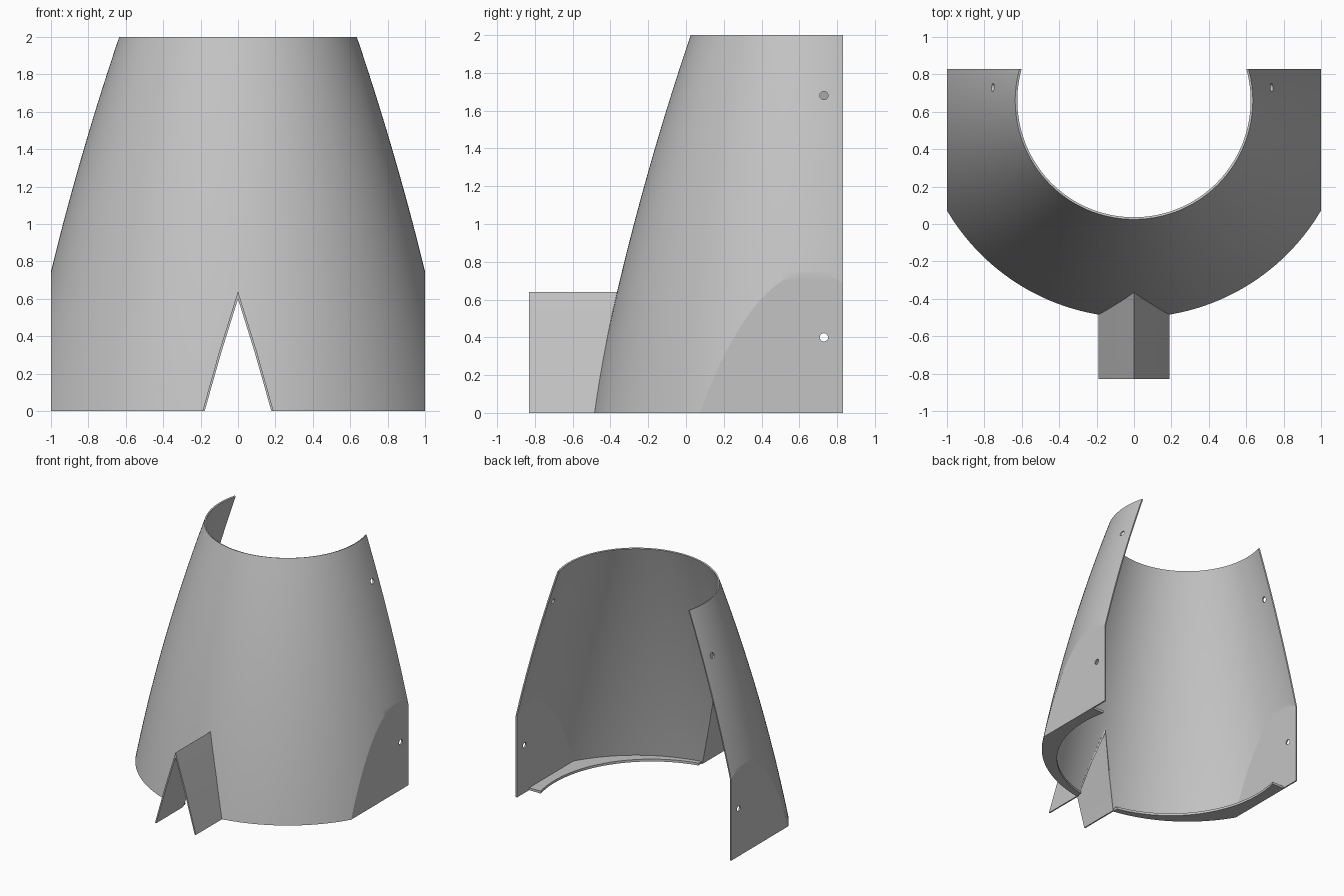
import bpy, bmesh, math
from mathutils import Vector

old = bpy.data.objects.get("Cube")
if old:
    bpy.data.objects.remove(old, do_unlink=True)

CY = 0.66        # axis of the cone in y
BACK = 0.83      # open rear edge
WALL = 0.012

grey = bpy.data.materials.new("plain grey")
grey.use_nodes = True
GREY = (0.55, 0.55, 0.55, 1)
grey.diffuse_color = GREY
grey.node_tree.nodes["Principled BSDF"].inputs["Base Color"].default_value = GREY


def radius(z):
    return 1.16 - 0.1864 * z - 0.038 * z * z


def make(name, bm):
    mesh = bpy.data.meshes.new(name)
    bm.to_mesh(mesh)
    bm.free()
    mesh.materials.append(grey)
    ob = bpy.data.objects.new(name, mesh)
    bpy.context.collection.objects.link(ob)
    return ob


def grid(bm, rows):
    rows = [[bm.verts.new(p) for p in row] for row in rows]
    for a, b in zip(rows, rows[1:]):
        for i in range(len(a) - 1):
            bm.faces.new((a[i], a[i + 1], b[i + 1], b[i]))


def prism(name, points, offset):
    """Closed solid from an outline pushed along offset."""
    bm = bmesh.new()
    face = bm.faces.new([bm.verts.new(p) for p in points])
    top = bmesh.ops.extrude_face_region(bm, geom=[face])["geom"]
    bmesh.ops.translate(bm, vec=offset,
                        verts=[v for v in top if isinstance(v, bmesh.types.BMVert)])
    bmesh.ops.recalc_face_normals(bm, faces=bm.faces)
    return make(name, bm)


def apply(ob, kind, **settings):
    mod = ob.modifiers.new(kind.lower(), kind)
    for key, value in settings.items():
        setattr(mod, key, value)
    bpy.ops.object.select_all(action="DESELECT")
    bpy.context.view_layer.objects.active = ob
    ob.select_set(True)
    bpy.ops.object.modifier_apply(modifier=mod.name)


def thicken(ob):
    apply(ob, "SOLIDIFY", thickness=WALL, offset=-1, use_even_offset=True)
    for v in ob.data.vertices:
        v.co.z = max(v.co.z, 0)


def cut(ob, cutter):
    apply(ob, "BOOLEAN", operation="DIFFERENCE", object=cutter, solver="EXACT")


# Curved shell, open at the back, flattened on both sides
bm = bmesh.new()
rows = []
for i in range(41):
    z = 2 * i / 40
    r = radius(z)
    end = math.pi / 2 + math.asin((BACK - CY) / r)
    angles = [end * (j / 48 - 1) for j in range(97)]
    rows.append([(r * math.sin(a), CY - r * math.cos(a), z) for a in angles])
grid(bm, rows)
for side in (-1, 1):
    bmesh.ops.bisect_plane(bm, geom=bm.verts[:] + bm.edges[:] + bm.faces[:],
                           plane_co=(side, 0, 0), plane_no=(side, 0, 0), dist=1e-5)
for v in bm.verts:
    v.co.x = max(-1, min(1, v.co.x))
shell = make("shell", bm)
thicken(shell)

# Crescent lip inside the bottom edge
half = math.asin(0.99 / 1.15)
outer = [(1.15 * math.sin(half * j / 24), CY - 1.15 * math.cos(half * j / 24), 0)
         for j in range(-24, 25)]
turn = math.pi / 2 + 0.24
inner = [(0.906 * math.sin(turn * j / 32), 0.454 - 0.906 * math.cos(turn * j / 32), 0)
         for j in range(32, -33, -1)]
lip = prism("bottom_lip", outer + [(0.99, 0.67, 0)] + inner + [(-0.99, 0.67, 0)],
            (0, 0, 0.02))

# Pointed notch through the front
outline = [(-0.19, 0), (-0.1, 0.32), (0, 0.64), (0.1, 0.32), (0.19, 0)]
bottom = [(-0.195, -0.02)] + outline[1:4] + [(0.195, -0.02)]
notch = prism("notch_cutter", [(x, -1, z) for x, z in bottom], (0, 1, 0))
cut(shell, notch)
cut(lip, notch)

# Fixing holes, two on each side
cutters = [notch]
for side, height in ((1, 0.4), (-1, 0.4), (1, 1.68), (-1, 1.62)):
    ring = [(side * 0.5, 0.73 + 0.022 * math.cos(k * math.tau / 20),
             height + 0.022 * math.sin(k * math.tau / 20)) for k in range(20)]
    drill = prism("hole_cutter", ring, (side * 0.7, 0, 0))
    cut(shell, drill)
    cutters.append(drill)
for cutter in cutters:
    bpy.data.objects.remove(cutter, do_unlink=True)

# Folded roof projecting from the notch
bm = bmesh.new()
rear = [(x, CY + WALL - math.sqrt(radius(z) ** 2 - x * x), z) for x, z in outline]
grid(bm, [[(x, -0.83, z) for x, z in outline], rear])
bm.normal_update()
if sum((f.normal.z for f in bm.faces)) < 0:
    bmesh.ops.reverse_faces(bm, faces=bm.faces)
roof = make("notch_roof", bm)
thicken(roof)

# Smooth curves with crisp folds
for ob in (shell, lip, roof):
    bpy.ops.object.select_all(action="DESELECT")
    bpy.context.view_layer.objects.active = ob
    ob.select_set(True)
    bpy.ops.object.shade_smooth_by_angle(angle=math.radians(15))
